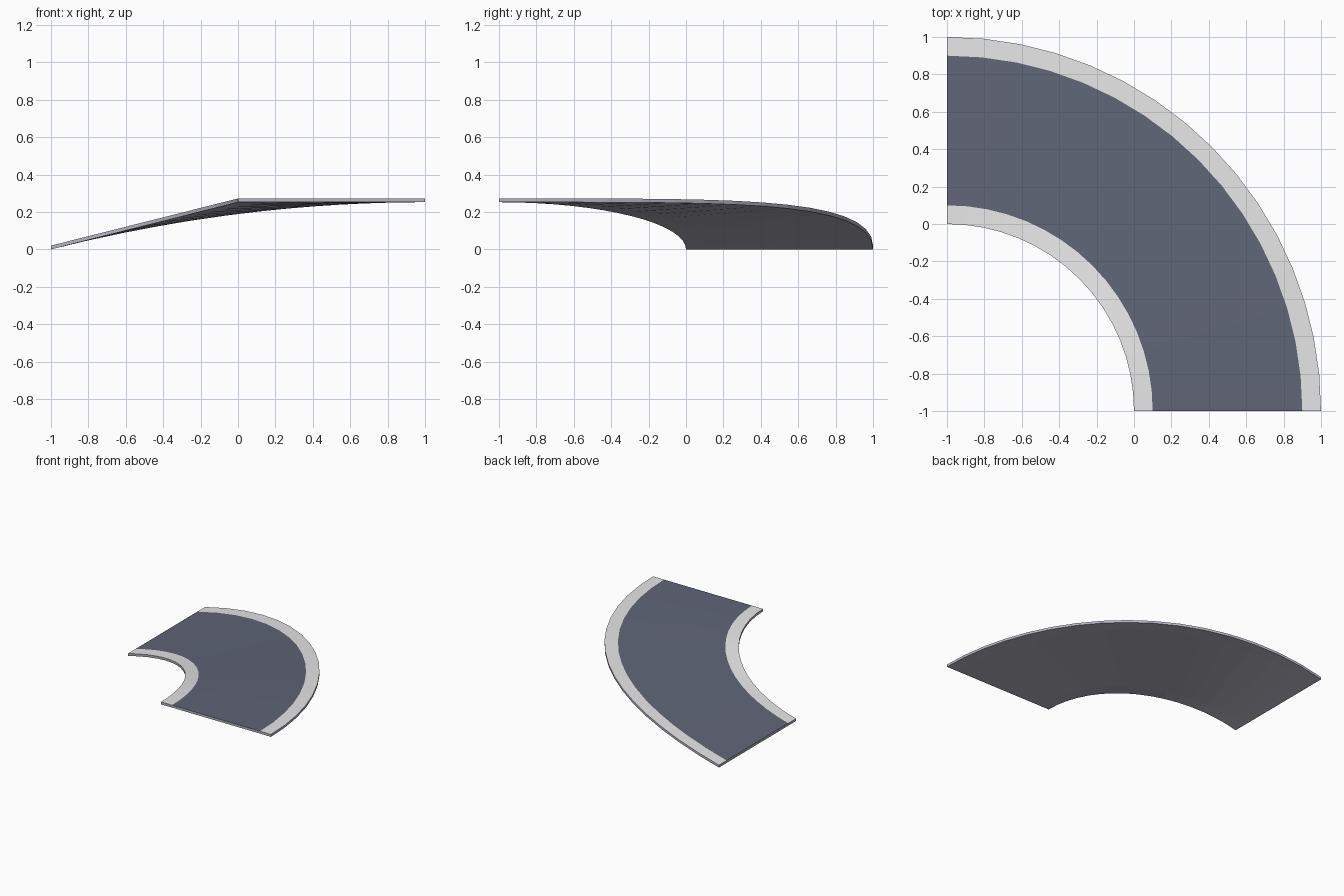
import bpy, bmesh, math

if "Cube" in bpy.data.objects:
    bpy.data.objects.remove(bpy.data.objects["Cube"])

def material(name, rgb):
    m = bpy.data.materials.new(name)
    m.diffuse_color = (*rgb, 1)
    m.use_nodes = True
    m.node_tree.nodes["Principled BSDF"].inputs["Base Color"].default_value = m.diffuse_color
    return m

mats = [material("asphalt", (0.115, 0.13, 0.185)),
        material("kerb_white", (0.79, 0.79, 0.79)),
        material("concrete", (0.47, 0.46, 0.54))]

SEG, RISE, THICK = 16, 0.252, 0.02
RADII = [1.0, 1.1, 1.9, 2.0]

def point(bm, r, i, dz):
    # quarter turn about (-1, -1); outer edge rises sooner than inner
    a = math.pi / 2 * i / SEG
    c = math.cos(a)
    z = RISE * c * (1 + (r - 1) * (1 - c))
    return bm.verts.new((-1 + r * c, -1 + r * math.sin(a), z + dz))

bm = bmesh.new()
top = [[point(bm, r, i, THICK) for r in RADII] for i in range(SEG + 1)]
low = [[point(bm, r, i, 0) for r in RADII] for i in range(SEG + 1)]

def face(vs, mat):
    bm.faces.new(vs).material_index = mat

for i in range(SEG):
    # road lane with a pale strip on either side, and the underside
    for j in range(3):
        face((top[i][j], top[i][j+1], top[i+1][j+1], top[i+1][j]), 0 if j == 1 else 1)
        face((low[i][j], low[i+1][j], low[i+1][j+1], low[i][j+1]), 2)
    # inner and outer rims
    face((low[i][0], top[i][0], top[i+1][0], low[i+1][0]), 2)
    face((low[i][3], low[i+1][3], top[i+1][3], top[i][3]), 2)
# end faces
for j in range(3):
    face((low[0][j], low[0][j+1], top[0][j+1], top[0][j]), 2)
    face((low[SEG][j], top[SEG][j], top[SEG][j+1], low[SEG][j+1]), 2)

bmesh.ops.recalc_face_normals(bm, faces=bm.faces)
me = bpy.data.meshes.new("curved_road_ramp")
bm.to_mesh(me)
bm.free()
for m in mats:
    me.materials.append(m)
ob = bpy.data.objects.new("curved_road_ramp", me)
bpy.context.collection.objects.link(ob)
